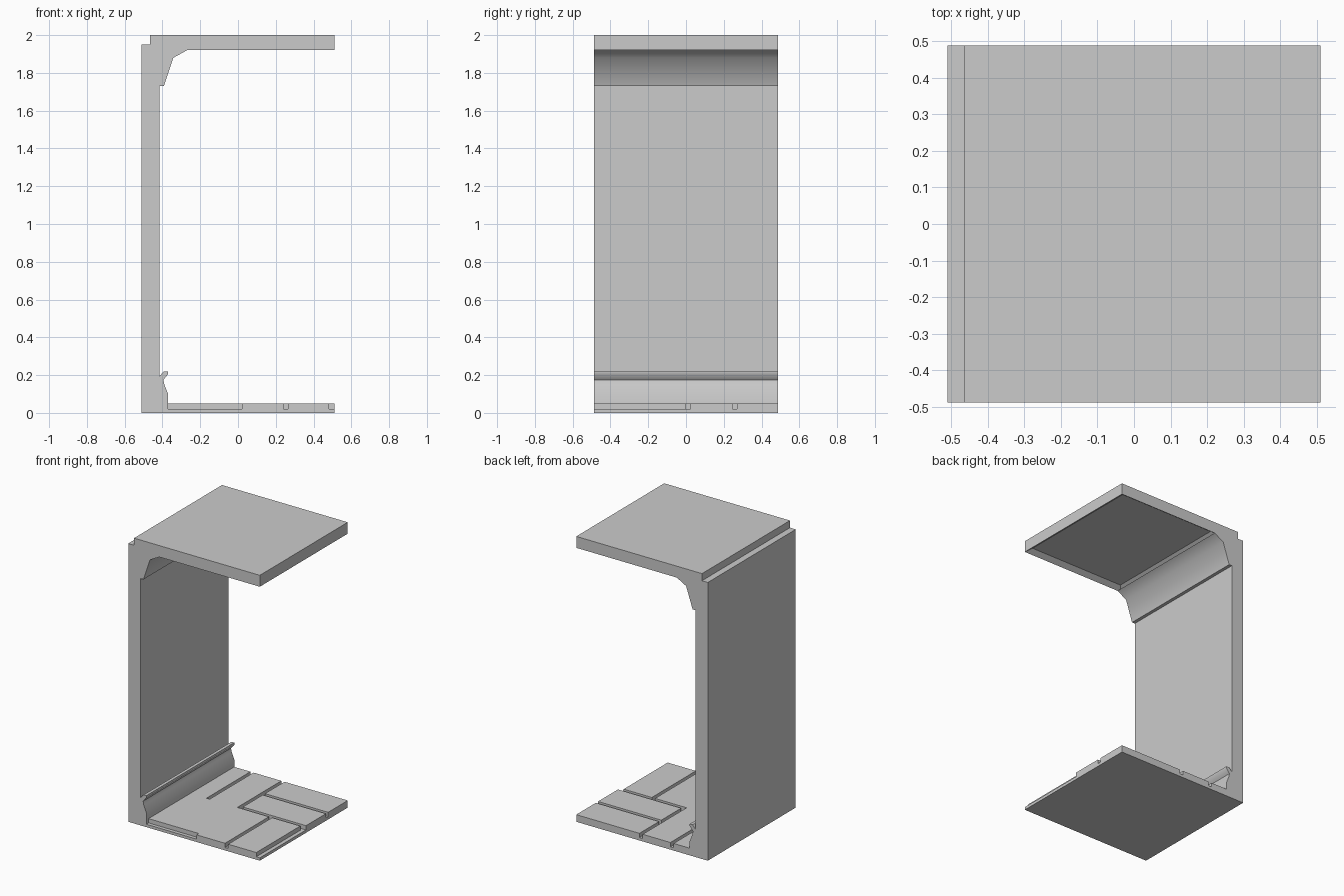
import bpy, bmesh, math
from mathutils import Vector

if "Cube" in bpy.data.objects:
    bpy.data.objects.remove(bpy.data.objects["Cube"])

HALF = 0.487  # half depth along y


def finish(bm, name):
    bmesh.ops.recalc_face_normals(bm, faces=bm.faces)
    me = bpy.data.meshes.new(name)
    bm.to_mesh(me)
    bm.free()
    ob = bpy.data.objects.new(name, me)
    bpy.context.collection.objects.link(ob)
    return ob


def extrude(name, points, offset):
    bm = bmesh.new()
    face = bm.faces.new([bm.verts.new(p) for p in points])
    ext = bmesh.ops.extrude_face_region(bm, geom=[face])
    verts = [g for g in ext["geom"] if isinstance(g, bmesh.types.BMVert)]
    bmesh.ops.translate(bm, verts=verts, vec=Vector(offset))
    return finish(bm, name)


def slab(name, outline, z0, z1):
    return extrude(name, [(x, y, z0) for x, y in outline], (0, 0, z1 - z0))


def rect(x0, x1, y0, y1):
    return [(x0, y0), (x1, y0), (x1, y1), (x0, y1)]


# Wall with skirting, handrail lip and ceiling cove
profile = [(-0.51, 0), (-0.37, 0), (-0.37, 0.10), (-0.39, 0.15), (-0.395, 0.175),
           (-0.37, 0.205), (-0.37, 0.22), (-0.392, 0.22), (-0.415, 0.195),
           (-0.415, 1.73), (-0.392, 1.73), (-0.342, 1.88), (-0.27, 1.92),
           (-0.30, 1.92), (-0.30, 2.0), (-0.465, 2.0), (-0.465, 1.95), (-0.51, 1.95)]
wall = extrude("wall", [(x, -HALF, z) for x, z in profile], (0, 2 * HALF, 0))
bpy.context.view_layer.objects.active = wall
wall.select_set(True)
bpy.ops.object.shade_smooth_by_angle(angle=math.radians(44))

# Ceiling panel with a shallow recess underneath
ceiling = slab("ceiling_panel", rect(-0.30, 0.51, -HALF, HALF), 1.92, 2.0)
bm = bmesh.new()
bm.from_mesh(ceiling.data)
bottom = min(bm.faces, key=lambda f: f.calc_center_median().z)
bmesh.ops.inset_individual(bm, faces=[bottom], thickness=0.05)
bmesh.ops.translate(bm, verts=bottom.verts, vec=(0, 0, 0.025))
bm.to_mesh(ceiling.data)
bm.free()

# Floor base, seen at the bottom of the grooves
slab("floor_base", rect(-0.37, 0.51, -HALF, HALF), 0, 0.02)

# Floor tiles, separated by grooves
tiles = [
    [(-0.37, -0.462), (0.02, -0.462), (0.02, -HALF), (0.24, -HALF), (0.24, 0),
     (-0.005, 0), (-0.005, HALF), (-0.22, HALF), (-0.22, 0), (-0.245, 0),
     (-0.245, HALF), (-0.37, HALF)],
    rect(0.265, 0.483, -HALF, 0),
    rect(0.02, 0.51, 0.025, 0.245),
    rect(0.02, 0.51, 0.27, HALF),
]
for i, outline in enumerate(tiles):
    slab(f"floor_tile_{i + 1}", outline, 0.02, 0.05)
